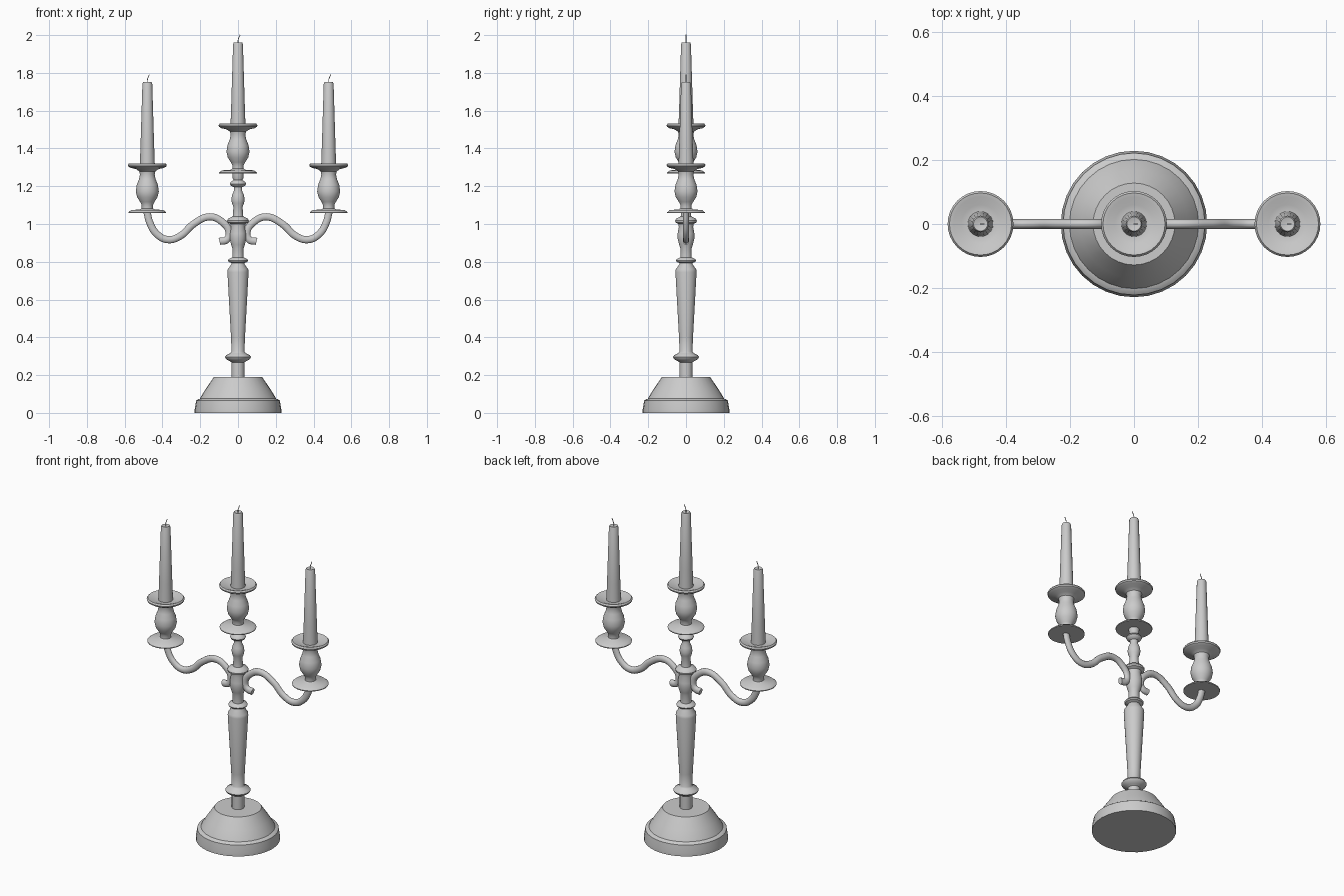
import bpy, bmesh, math

if "Cube" in bpy.data.objects:
    bpy.data.objects.remove(bpy.data.objects["Cube"])


def smooth(obj, angle=40):
    bpy.ops.object.select_all(action='DESELECT')
    obj.select_set(True)
    bpy.context.view_layer.objects.active = obj
    bpy.ops.object.shade_smooth_by_angle(angle=math.radians(angle))


def lathe(name, profile, loc=(0, 0, 0), sides=32):
    """Turn (radius, height) points round the z axis and cap both ends."""
    bm = bmesh.new()
    rings = []
    for r, z in profile:
        rings.append([bm.verts.new((r * math.cos(2 * math.pi * i / sides),
                                    r * math.sin(2 * math.pi * i / sides), z))
                      for i in range(sides)])
    for a, b in zip(rings, rings[1:]):
        for i in range(sides):
            j = (i + 1) % sides
            bm.faces.new((a[i], a[j], b[j], b[i]))
    bm.faces.new(rings[0][::-1])
    bm.faces.new(rings[-1])
    me = bpy.data.meshes.new(name)
    bm.to_mesh(me)
    bm.free()
    obj = bpy.data.objects.new(name, me)
    bpy.context.collection.objects.link(obj)
    obj.location = loc
    smooth(obj)
    return obj


def tube(name, points, radius, loc=(0, 0, 0), flat=1.0):
    """Round tube along a smooth path in the xz plane, turned into a mesh."""
    cu = bpy.data.curves.new(name, 'CURVE')
    cu.dimensions = '3D'
    cu.bevel_depth = radius
    cu.bevel_resolution = 3
    cu.resolution_u = 6
    cu.use_fill_caps = True
    sp = cu.splines.new('BEZIER')
    sp.bezier_points.add(len(points) - 1)
    for bp, (x, z) in zip(sp.bezier_points, points):
        bp.co = (x, 0, z)
        bp.handle_left_type = bp.handle_right_type = 'AUTO'
    obj = bpy.data.objects.new(name, cu)
    bpy.context.collection.objects.link(obj)
    obj.location = loc
    obj.scale.y = flat
    bpy.ops.object.select_all(action='DESELECT')
    obj.select_set(True)
    bpy.context.view_layer.objects.active = obj
    bpy.ops.object.convert(target='MESH')
    smooth(bpy.context.object)


# Domed foot
lathe("base", [(.229, 0), (.229, .02), (.223, .055), (.222, .065), (.212, .072),
               (.202, .075), (.197, .085), (.170, .128), (.128, .19)])

# Turned central stem
lathe("stem", [(.034, .18), (.034, .268), (.046, .275), (.064, .285), (.069, .295),
               (.062, .306), (.040, .316), (.034, .325), (.037, .40), (.056, .745),
               (.054, .76), (.036, .785), (.034, .793), (.050, .800), (.053, .807),
               (.048, .815), (.030, .823), (.029, .87), (.036, .89), (.045, .925),
               (.044, .95), (.038, .985), (.040, 1.0), (.056, 1.008), (.058, 1.018),
               (.050, 1.03), (.028, 1.04), (.024, 1.09), (.032, 1.11), (.035, 1.13),
               (.031, 1.155), (.022, 1.175), (.022, 1.195), (.038, 1.203),
               (.043, 1.213), (.038, 1.223), (.024, 1.232), (.028, 1.24), (.029, 1.27)])

# Candle holder profiles, measured from the underside of the drip plate
holder = [(.099, 0), (.100, .005), (.085, .017), (.040, .020), (.030, .026),
          (.030, .045), (.038, .060), (.054, .085), (.061, .115), (.056, .15),
          (.044, .18), (.039, .205), (.043, .222), (.060, .234), (.088, .240),
          (.101, .248), (.103, .256), (.097, .264), (.085, .262), (.060, .252),
          (.040, .250)]
candle = [(.040, .245), (.036, .36), (.026, .685), (.022, .694), (.008, .690)]
wick = [(0, .685), (.001, .71), (.004, .718), (.011, .735)]

for side, x, z in (("left", -.48, 1.057), ("centre", 0, 1.267), ("right", .48, 1.057)):
    lathe(side + "_holder", holder, (x, 0, z))
    lathe(side + "_candle", candle, (x, 0, z), 20)
    tube(side + "_wick", wick, .002, (x, 0, z))

# Scrolling arms with a short curled tail at the hub
arm = [(.482, 1.065), (.468, 1.01), (.430, .947), (.370, .917), (.305, .937),
       (.235, 1.0), (.150, 1.038), (.085, 1.012), (.047, .955), (.060, .917), (.098, .908)]
for side, s in (("left", -1), ("right", 1)):
    tube(side + "_arm", [(s * x, z) for x, z in arm], .020, flat=.8)
